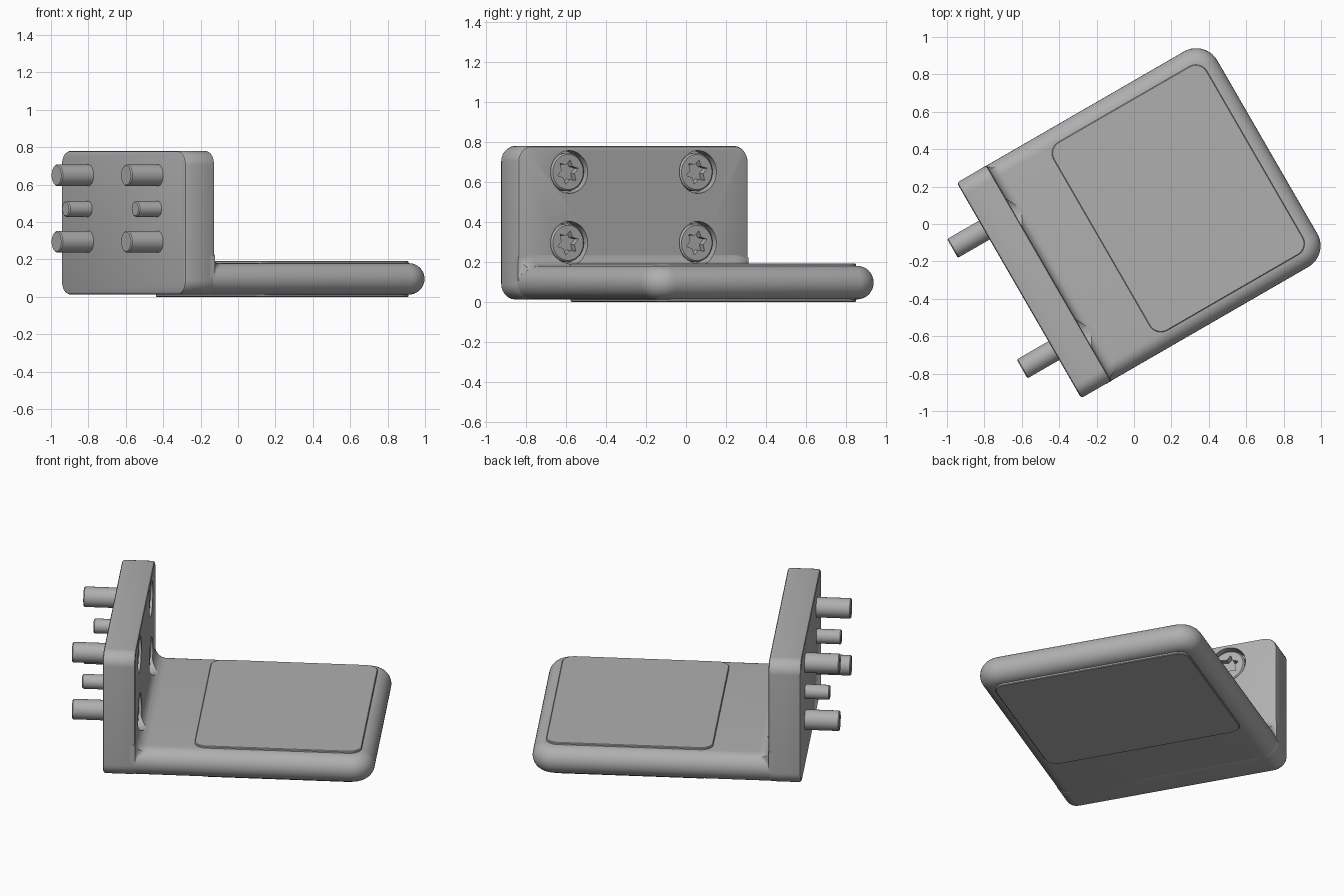
import bpy, bmesh
from math import sin, cos, pi, radians
from mathutils import Matrix, Vector

if "Cube" in bpy.data.objects:
    bpy.data.objects.remove(bpy.data.objects["Cube"])

TURN = Matrix.Rotation(radians(30), 4, 'Z')   # the bracket stands turned on the ground
FACE, BACK = -0.525, -0.71                    # inner and outer face of the wall
HALF = 0.665                                  # half width of the bracket
LOW, HIGH = 0.012, 0.18                       # tray underside and top
BOLT_V, BOLT_Z = 0.372, (0.295, 0.65)

grey = bpy.data.materials.new("plain_grey")
grey.use_nodes = True
colour = (0.43, 0.43, 0.43, 1)
grey.diffuse_color = colour
grey.node_tree.nodes["Principled BSDF"].inputs["Base Color"].default_value = colour


def rounded(a0, a1, b0, b1, r, n=10):
    """Outline of a rectangle with round corners."""
    centres = [(a1 - r, b1 - r), (a0 + r, b1 - r), (a0 + r, b0 + r), (a1 - r, b0 + r)]
    return [(ca + r * cos(pi / 2 * (k + i / n)), cb + r * sin(pi / 2 * (k + i / n)))
            for k, (ca, cb) in enumerate(centres) for i in range(n + 1)]


def circle(v, z, r, n=40):
    return [(v + r * cos(2 * pi * i / n), z + r * sin(2 * pi * i / n)) for i in range(n)]


def across(outline, u):
    """Place a (v, z) outline at distance u along the tray."""
    return [(u, v, z) for v, z in outline]


def loft(name, rings):
    """Closed solid through rings of equal point count."""
    bm = bmesh.new()
    loops = [[bm.verts.new(TURN @ Vector(p)) for p in ring] for ring in rings]
    for a, b in zip(loops, loops[1:]):
        for i in range(len(a)):
            j = (i + 1) % len(a)
            bm.faces.new((a[i], a[j], b[j], b[i]))
    bm.faces.new(loops[0])
    bm.faces.new(loops[-1])
    bmesh.ops.recalc_face_normals(bm, faces=bm.faces)
    mesh = bpy.data.meshes.new(name)
    bm.to_mesh(mesh)
    bm.free()
    ob = bpy.data.objects.new(name, mesh)
    bpy.context.collection.objects.link(ob)
    mesh.materials.append(grey)
    return ob


def select(ob):
    bpy.ops.object.select_all(action='DESELECT')
    ob.select_set(True)
    bpy.context.view_layer.objects.active = ob


def smooth(ob, angle=32):
    select(ob)
    bpy.ops.object.shade_smooth_by_angle(angle=radians(angle))


def cut(ob, cutter):
    select(ob)
    mod = ob.modifiers.new("cut", 'BOOLEAN')
    mod.operation, mod.solver, mod.object = 'DIFFERENCE', 'EXACT', cutter
    bpy.ops.object.modifier_apply(modifier=mod.name)


def rod(name, v, z, r, u0, u1, chamfer=0.006):
    """Round bar along the tray direction, chamfered at the u0 end."""
    return loft(name, [across(circle(v, z, r - chamfer), u0),
                       across(circle(v, z, r), u0 + chamfer),
                       across(circle(v, z, r), u1)])


# Tray with fully rounded rim
R, MID = (HIGH - LOW) / 2, (HIGH + LOW) / 2
rings = []
for i in range(17):
    t = -pi / 2 + pi * i / 16
    d = R * (1 - cos(t))
    rim = rounded(-0.7 + d, 0.823 - d, -HALF + d, HALF - d, 0.13 - d)
    rings.append([(u, v, MID + R * sin(t)) for u, v in rim])
tray = loft("tray", rings)

# Upright wall with softened edges
rings = []
B = 0.014
for u, d in ((BACK, B), (BACK + B * 0.3, B * 0.3), (BACK + B, 0),
             (FACE - B, 0), (FACE - B * 0.3, B * 0.3), (FACE, B)):
    rings.append(across(rounded(-HALF + d, HALF - d, LOW + d, 0.78 - d, 0.078 - d), u))
wall = loft("wall", rings)

# Fillet between wall and tray, fading out around the rounded sides
stations = [(-1, radians(85 - 8.5 * k)) for k in range(11)]
stations += [(1, t) for _, t in reversed(stations)]
rings = []
for side, t in stations:
    t = max(t, 0)
    f = 0.07
    if t > 0.01:
        f = min(f, R * (1 - sin(t)) / sin(t) + 0.001)
    profile = [(-0.03, -0.02), (-0.03, f)]
    profile += [(f * (1 - cos(a)), f * (1 - sin(a))) for a in
                [pi / 2 * k / 10 for k in range(11)]]
    profile += [(f, -0.02)]
    rings.append([(FACE - 0.002 + u, side * (HALF - R + (R + h) * sin(t)),
                   MID + (R + h) * cos(t)) for u, h in profile])
fillet = loft("wall_fillet", rings)

# Counterbores, screws and dowel pins
for side, label in ((1, "left"), (-1, "right")):
    v = side * BOLT_V
    for z, level in zip(BOLT_Z, ("lower", "upper")):
        bore = loft("bore_cutter", [across(circle(v, z, 0.107, 48), u)
                                    for u in (FACE - 0.07, FACE + 0.12)])
        bore.hide_render = True
        cut(wall, bore)
        cut(fillet, bore)
        bpy.data.objects.remove(bore)

        head = loft(f"{level}_{label}_screw_head",
                    [across(circle(v, z, r, 48), u) for u, r in
                     ((FACE - 0.08, 0.096), (FACE - 0.02, 0.096), (FACE - 0.012, 0.088))])
        star = [(v + r * cos(a), z + r * sin(a)) for r, a in
                [((0.062, 0.038)[i % 2], pi / 6 * i + 0.3) for i in range(12)]]
        socket = loft("socket_cutter", [across(star, FACE - 0.05), across(star, FACE + 0.05)])
        socket.hide_render = True
        cut(head, socket)
        bpy.data.objects.remove(socket)
        smooth(head)
        smooth(rod(f"{level}_{label}_screw_shaft", v, z, 0.058, -0.906, BACK + 0.05))
    smooth(rod(f"{label}_dowel_pin", v, 0.47, 0.042, -0.85, BACK + 0.05))

# Thin pad showing on both faces of the tray
rings = []
for z, d in ((0, 0.004), (0.004, 0), (0.188, 0), (0.192, 0.004)):
    rings.append([(u, w, z) for u, w in
                  rounded(-0.2 + d, 0.747 - d, -0.582 + d, 0.582 - d, 0.07 - d)])
pad = loft("pad", rings)

for ob in (tray, wall, fillet, pad):
    smooth(ob)
